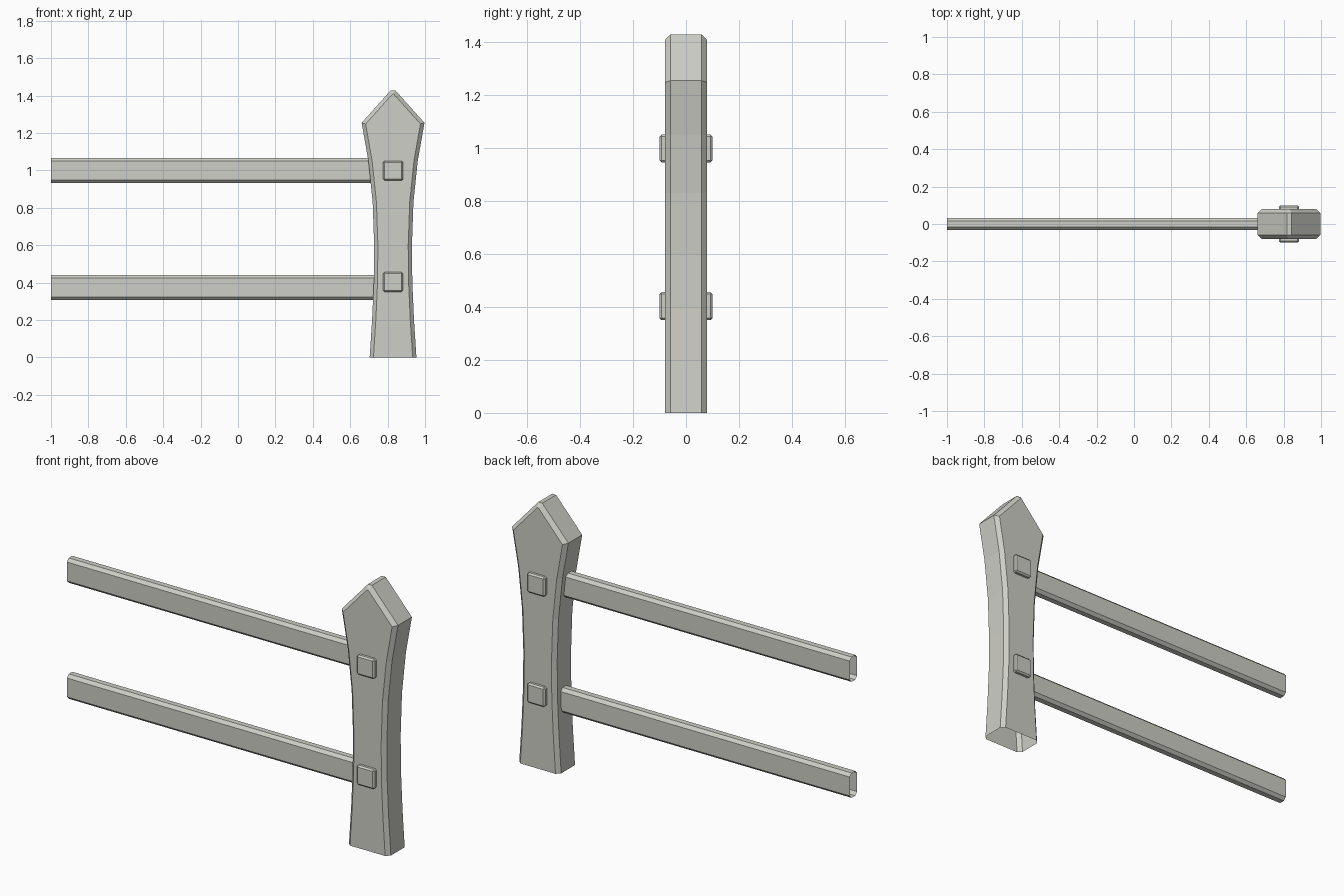
import bpy
import bmesh
from mathutils import Vector

default_cube = bpy.data.objects.get("Cube")
if default_cube:
    bpy.data.objects.remove(default_cube, do_unlink=True)

stone = bpy.data.materials.new("pale grey")
stone.use_nodes = True
GREY = (0.62, 0.62, 0.57, 1.0)
stone.diffuse_color = GREY
stone.node_tree.nodes["Principled BSDF"].inputs["Base Color"].default_value = GREY

POST_X = 0.829


def finish(bm, name):
    """Turn a bmesh into a named, flat-shaded object."""
    bmesh.ops.recalc_face_normals(bm, faces=bm.faces)
    mesh = bpy.data.meshes.new(name)
    bm.to_mesh(mesh)
    bm.free()
    mesh.materials.append(stone)
    obj = bpy.data.objects.new(name, mesh)
    bpy.context.collection.objects.link(obj)
    return obj


def chamfer(bm, edges, width):
    bmesh.ops.bevel(bm, geom=edges, offset=width, offset_type='OFFSET',
                    segments=1, profile=0.5, affect='EDGES')


def box(centre, size):
    bm = bmesh.new()
    bmesh.ops.create_cube(bm, size=1)
    for v in bm.verts:
        v.co = Vector(a * b for a, b in zip(v.co, size)) + Vector(centre)
    return bm


# Post: waisted, pointed outline, mirrored and extruded, open underneath
half = [(0.125, 0), (0.112, 0.2), (0.103, 0.4), (0.101, 0.6),
        (0.109, 0.83), (0.132, 1.05), (0.168, 1.254), (0.012, 1.428)]
outline = half + [(-x, z) for x, z in reversed(half)]
bm = bmesh.new()
depth = 0.079
front = bm.faces.new([bm.verts.new((POST_X + x, -depth, z)) for x, z in outline])
ext = bmesh.ops.extrude_face_region(bm, geom=[front], use_keep_orig=True)
for v in ext["geom"]:
    if isinstance(v, bmesh.types.BMVert):
        v.co.y = depth
bmesh.ops.recalc_face_normals(bm, faces=bm.faces)
bottom = [f for f in bm.faces if all(v.co.z < 0.001 for v in f.verts)]
bmesh.ops.delete(bm, geom=bottom, context='FACES_ONLY')
rim = [e for e in bm.edges
       if abs(e.verts[0].co.y - e.verts[1].co.y) < 0.001 and len(e.link_faces) == 2]
chamfer(bm, rim, 0.02)
finish(bm, "post")

# Rails: hollow chamfered bars with open ends
for name, z in (("lower_rail", 0.374), ("upper_rail", 1.0)):
    x0, x1 = -1.0, 0.79
    bm = box(((x0 + x1) / 2, 0, z), (x1 - x0, 0.062, 0.134))
    ends = [f for f in bm.faces if abs(f.normal.x) > 0.9]
    bmesh.ops.delete(bm, geom=ends, context='FACES_ONLY')
    chamfer(bm, [e for e in bm.edges if len(e.link_faces) == 2], 0.016)
    finish(bm, name)

# Square pegs on the front and back of the post
for level, z in (("lower", 0.403), ("upper", 0.998)):
    for side, sign in (("front", -1), ("back", 1)):
        bm = box((POST_X, sign * 0.085, z), (0.106, 0.03, 0.106))
        chamfer(bm, list(bm.edges), 0.008)
        finish(bm, f"{level}_{side}_peg")
